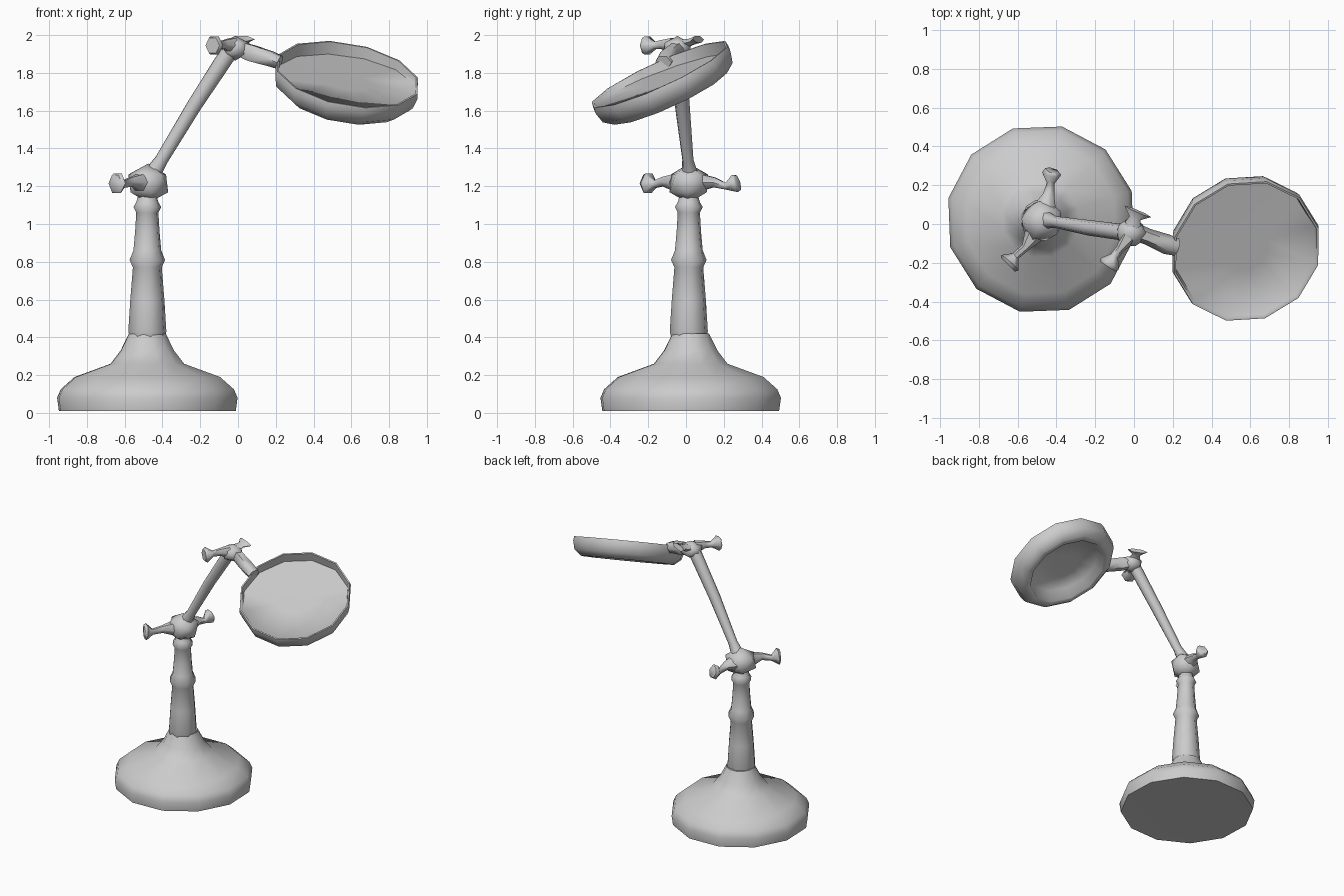
import bpy, bmesh, math
from mathutils import Vector, Matrix

if "Cube" in bpy.data.objects:
    bpy.data.objects.remove(bpy.data.objects["Cube"])

grey = bpy.data.materials.new("warm grey metal")
grey.diffuse_color = (0.6, 0.6, 0.6, 1)
grey.use_nodes = True
grey.node_tree.nodes["Principled BSDF"].inputs["Base Color"].default_value = grey.diffuse_color


def finish(name, bm, angle=60):
    bmesh.ops.recalc_face_normals(bm, faces=bm.faces)
    me = bpy.data.meshes.new(name)
    bm.to_mesh(me)
    bm.free()
    ob = bpy.data.objects.new(name, me)
    bpy.context.collection.objects.link(ob)
    me.materials.append(grey)
    bpy.ops.object.select_all(action='DESELECT')
    ob.select_set(True)
    bpy.context.view_layer.objects.active = ob
    bpy.ops.object.shade_smooth_by_angle(angle=math.radians(angle))
    return ob


def bridge(bm, rings):
    n = len(rings[0])
    for a, b in zip(rings, rings[1:]):
        for i in range(n):
            j = (i + 1) % n
            bm.faces.new((a[i], a[j], b[j], b[i]))
    bm.faces.new(rings[0])
    bm.faces.new(rings[-1])


def lathe(name, profile, matrix, sides=12, turn=0.0, squash=1.0, angle=60):
    """Spin (radius, height, optional tilt x, tilt y) points about local z."""
    bm = bmesh.new()
    rings = []
    for r, z, *tilt in profile:
        tx, ty = tilt or (0, 0)
        ring = []
        for i in range(sides):
            a = turn + math.tau * i / sides
            x, y = r * math.cos(a), r * squash * math.sin(a)
            ring.append(bm.verts.new(matrix @ Vector((x, y, z + tx * x + ty * y))))
        rings.append(ring)
    bridge(bm, rings)
    return finish(name, bm, angle)


def tube(name, path, sides=6, angle=60):
    """Loft rings along a path of (point, side radius, upright radius)."""
    pts = [Vector(p[0]) for p in path]
    bm = bmesh.new()
    rings = []
    for i, (p, a, b) in enumerate(path):
        t = (pts[min(i + 1, len(pts) - 1)] - pts[max(i - 1, 0)]).normalized()
        side = t.cross(Vector((0, 0, 1))).normalized()
        up = side.cross(t)
        rings.append([bm.verts.new(pts[i]
                      + side * a * math.cos(math.tau * k / sides)
                      + up * b * math.sin(math.tau * k / sides))
                      for k in range(sides)])
    bridge(bm, rings)
    return finish(name, bm, angle)


def ball(name, centre, size, turn=0.0):
    bm = bmesh.new()
    bmesh.ops.create_icosphere(bm, subdivisions=1, radius=1)
    bm.transform(Matrix.Translation(centre) @ Matrix.Rotation(turn, 4, 'Z')
                 @ Matrix.Diagonal((*size, 1)))
    return finish(name, bm)


# Weighted foot, flaring up into the column
lathe("base", [(0.40, 0.012), (0.48, 0.01), (0.49, 0.08), (0.47, 0.125),
               (0.395, 0.19), (0.20, 0.26), (0.145, 0.33), (0.10, 0.42)],
      Matrix.Translation((-0.48, 0.025, 0)), 12, 0.3)

# Two-stage column with a collar
lathe("column", [(0.095, 0.40), (0.103, 0.43), (0.092, 0.6), (0.078, 0.77),
                 (0.096, 0.81), (0.075, 0.86), (0.066, 0.96), (0.06, 1.06),
                 (0.075, 1.09), (0.06, 1.115), (0.05, 1.15)],
      Matrix.Translation((-0.48, 0.015, 0)), 8, 0.2)

# Elbow joint and its two wing screws
ball("elbow_joint", (-0.475, 0.015, 1.215), (0.12, 0.115, 0.105), 0.5)
tube("elbow_screw_front", [((-0.52, -0.06, 1.22), 0.05, 0.05),
                           ((-0.56, -0.12, 1.225), 0.022, 0.028),
                           ((-0.61, -0.165, 1.21), 0.02, 0.022),
                           ((-0.64, -0.20, 1.215), 0.06, 0.06),
                           ((-0.65, -0.21, 1.215), 0.05, 0.05)])
tube("elbow_screw_back", [((-0.46, 0.08, 1.22), 0.06, 0.05),
                          ((-0.44, 0.15, 1.22), 0.03, 0.03),
                          ((-0.43, 0.21, 1.20), 0.02, 0.02),
                          ((-0.425, 0.26, 1.215), 0.05, 0.055),
                          ((-0.42, 0.275, 1.22), 0.04, 0.045)])

# Slanting arm
tube("arm", [((-0.45, 0.02, 1.27), 0.045, 0.045),
             ((-0.405, 0.01, 1.34), 0.03, 0.035),
             ((-0.23, -0.02, 1.63), 0.04, 0.04),
             ((-0.08, -0.04, 1.86), 0.042, 0.045),
             ((-0.04, -0.045, 1.92), 0.045, 0.045)], 8)

# Top joint with wing screw and flat nut
ball("top_joint", (-0.015, -0.045, 1.93), (0.085, 0.08, 0.065))
tube("top_screw_front", [((-0.03, -0.07, 1.945), 0.045, 0.045),
                         ((-0.07, -0.125, 1.95), 0.022, 0.028),
                         ((-0.10, -0.165, 1.945), 0.022, 0.022),
                         ((-0.125, -0.205, 1.945), 0.055, 0.055),
                         ((-0.135, -0.22, 1.945), 0.045, 0.045)])
tube("top_screw_back", [((-0.01, -0.02, 1.95), 0.05, 0.03),
                        ((0.005, 0.03, 1.965), 0.03, 0.02),
                        ((0.02, 0.065, 1.978), 0.075, 0.02)])

# Neck between the joint and the head
tube("neck", [((0.03, -0.05, 1.92), 0.045, 0.045),
              ((0.07, -0.065, 1.905), 0.042, 0.05),
              ((0.17, -0.105, 1.875), 0.052, 0.045),
              ((0.22, -0.12, 1.855), 0.045, 0.04)])

# Tilted round magnifier head: sunken lens above, rimmed hollow below
normal = Vector((0.19, -0.46, 1)).normalized()
x_axis = (Vector((1, 0, 0)) - normal * normal.x).normalized()
y_axis = normal.cross(x_axis)
head = Matrix((x_axis, y_axis, normal)).transposed().to_4x4()
head.translation = (0.58, -0.14, 1.792)
lathe("magnifier_head", [(0.10, -0.06, 0.03, -0.06), (0.26, -0.062, 0.03, -0.06),
                         (0.29, -0.13), (0.33, -0.13), (0.38, -0.09),
                         (0.395, -0.03), (0.39, 0.0), (0.38, 0.0),
                         (0.372, -0.04, 0.03, -0.07), (0.12, -0.042, 0.03, -0.07)],
      head, 12, 0.25, 1.03, angle=75)
